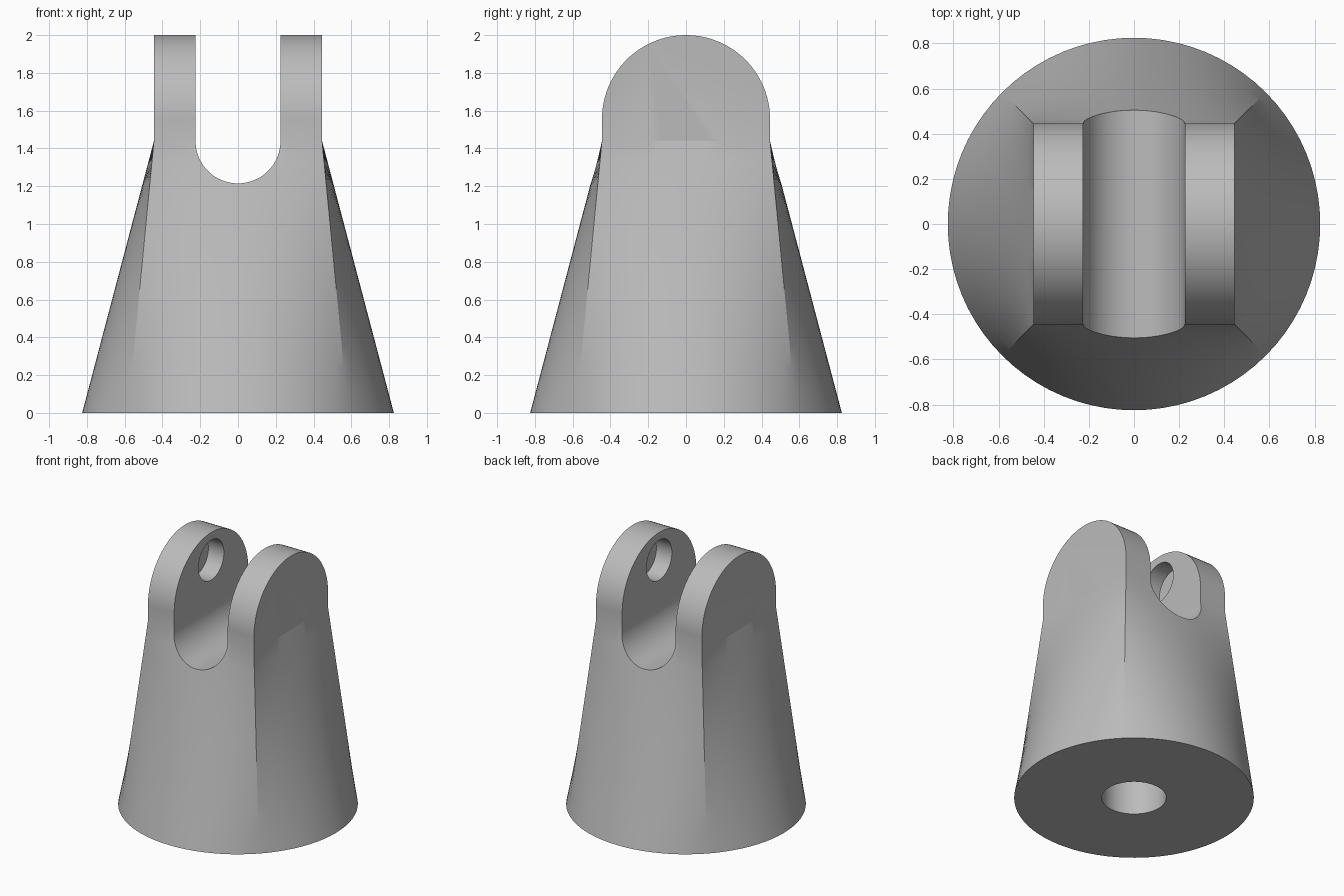
import bpy, bmesh, math
from mathutils import Matrix

if "Cube" in bpy.data.objects:
    bpy.data.objects.remove(bpy.data.objects["Cube"])

R, H, S, TOP = 0.825, 1.44, 0.445, 2.0   # base radius, loft height, half square, top
SLOT, PIN_Z, PIN_R, PIN_D = 0.225, 1.79, 0.152, 0.13
N, RINGS, ARC = 20, 12, 48               # segments per side, loft rings, arch segments

grey = bpy.data.materials.new("grey")
grey.diffuse_color = (0.5, 0.5, 0.5, 1)
grey.use_nodes = True
grey.node_tree.nodes["Principled BSDF"].inputs["Base Color"].default_value = grey.diffuse_color


def make(name, bm):
    bmesh.ops.recalc_face_normals(bm, faces=bm.faces)
    me = bpy.data.meshes.new(name)
    bm.to_mesh(me)
    bm.free()
    ob = bpy.data.objects.new(name, me)
    bpy.context.collection.objects.link(ob)
    me.materials.append(grey)
    return ob


def ring_point(i, t):
    """Point i on the section that blends from circle (t=0) to square (t=1)."""
    side, k = divmod(i, N)
    u = k / N
    a = math.radians(-135 + 90 * u)
    x = R * math.cos(a) * (1 - t) + S * (2 * u - 1) * t
    y = R * math.sin(a) * (1 - t) - S * t
    for _ in range(side):
        x, y = -y, x
    return x, y, H * t


# Body: circle-to-square loft
bm = bmesh.new()
rings = [[bm.verts.new(ring_point(i, j / RINGS)) for i in range(4 * N)]
         for j in range(RINGS + 1)]
for a, b in zip(rings, rings[1:]):
    for i in range(4 * N):
        k = (i + 1) % (4 * N)
        bm.faces.new((a[i], a[k], b[k], b[i]))
bm.faces.new(rings[0])

# Body: rounded top swept from the front edge over to the back edge
top = rings[-1]
strips = []
for i in range(N + 1):
    x = top[i].co.x
    mid = [bm.verts.new((x, -S * math.cos(math.pi * k / ARC),
                         TOP - S + S * math.sin(math.pi * k / ARC)))
           for k in range(ARC + 1)]
    strips.append([top[i]] + mid + [top[3 * N - i]])
for a, b in zip(strips, strips[1:]):
    for k in range(len(a) - 1):
        bm.faces.new((a[k], b[k], b[k + 1], a[k + 1]))
bm.faces.new(top[N:2 * N + 1] + strips[-1][-2:0:-1])
bm.faces.new(top[3 * N:] + [top[0]] + strips[0][1:-1])
body = make("clevis_body", bm)


def cylinder(name, r, depth, matrix):
    bm = bmesh.new()
    bmesh.ops.create_cone(bm, cap_ends=True, segments=64, radius1=r,
                          radius2=r, depth=depth, matrix=matrix)
    return make(name, bm)


# Slot cutter: U profile along y
bm = bmesh.new()
prof = [(SLOT, 2.3), (-SLOT, 2.3)]
prof += [(-SLOT * math.cos(math.pi * k / 40), H - SLOT * math.sin(math.pi * k / 40))
         for k in range(41)]
face = bm.faces.new([bm.verts.new((x, -1, z)) for x, z in prof])
ext = bmesh.ops.extrude_face_region(bm, geom=[face])
bmesh.ops.translate(bm, vec=(0, 2, 0),
                    verts=[v for v in ext["geom"] if isinstance(v, bmesh.types.BMVert)])
slot = make("slot_cutter", bm)

# Blind pin sockets in the lugs and blind bore in the base
pin = cylinder("pin_cutter", PIN_R, 2 * (SLOT + PIN_D),
               Matrix.Translation((0, 0, PIN_Z)) @ Matrix.Rotation(math.pi / 2, 4, 'Y'))
bore = cylinder("bore_cutter", 0.222, 1.6, Matrix.Translation((0, 0, -0.1)))

bpy.context.view_layer.objects.active = body
body.select_set(True)
for cutter in (slot, pin, bore):
    mod = body.modifiers.new(cutter.name, 'BOOLEAN')
    mod.operation, mod.solver, mod.object = 'DIFFERENCE', 'EXACT', cutter
    bpy.ops.object.modifier_apply(modifier=mod.name)
    bpy.data.objects.remove(cutter)

bpy.ops.object.shade_smooth_by_angle(angle=math.radians(13))
